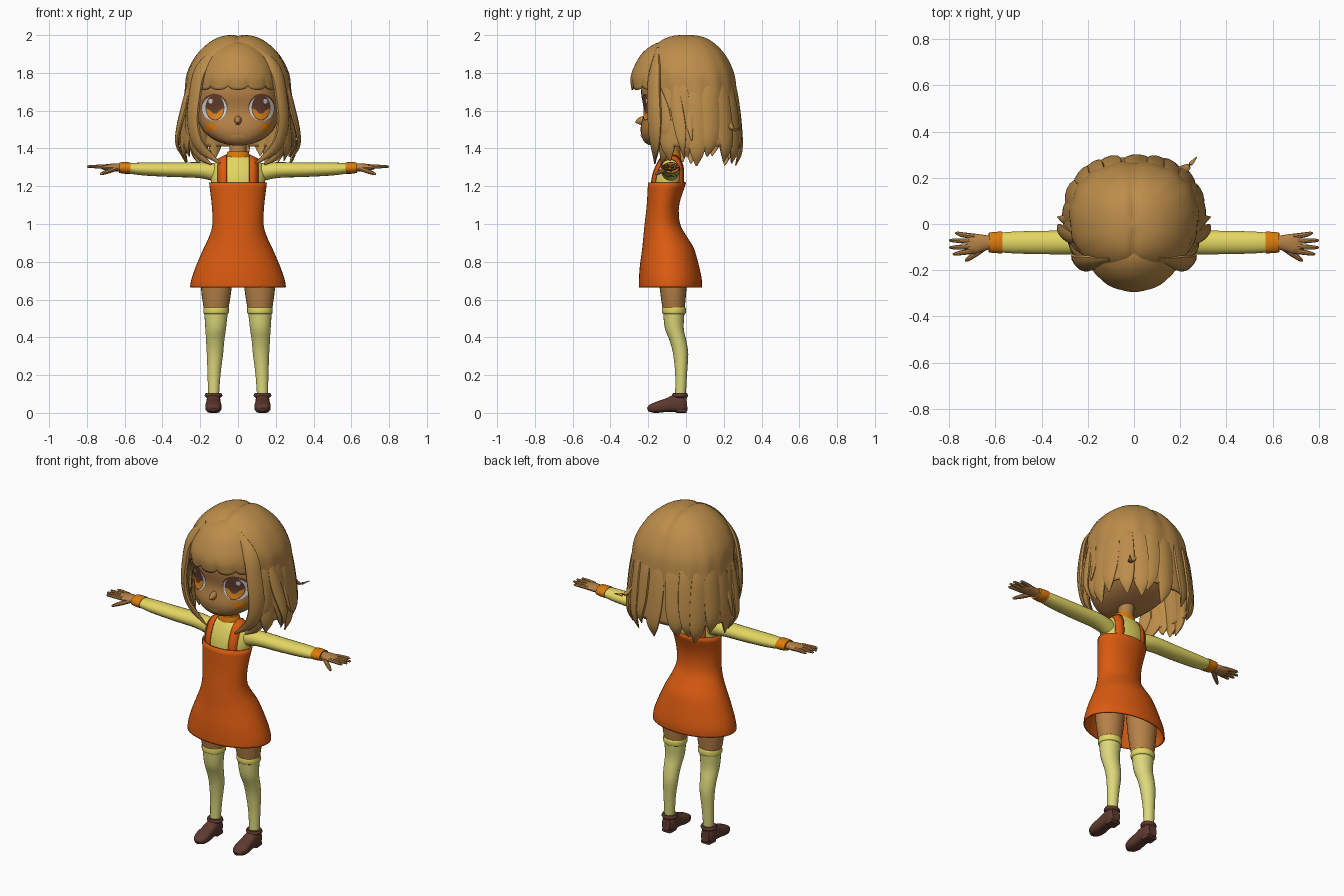
import bpy, bmesh, math
from math import sin, cos, pi, radians
from mathutils import Vector
from mathutils.bvhtree import BVHTree

cube = bpy.data.objects.get("Cube")
if cube:
    bpy.data.objects.remove(cube, do_unlink=True)
built = []


def colour(name, code):
    """Flat material from an sRGB hex code."""
    lin = [((int(code[i:i + 2], 16) / 255 + 0.055) / 1.055) ** 2.4 for i in (0, 2, 4)]
    m = bpy.data.materials.new(name)
    m.use_nodes = True
    m.diffuse_color = (*lin, 1)
    m.node_tree.nodes["Principled BSDF"].inputs["Base Color"].default_value = (*lin, 1)
    return m


SKIN, HAIR = colour("skin", "B58147"), colour("hair", "BC8D4A")
YELLOW, SOCK = colour("blouse yellow", "E3D662"), colour("stocking cream", "DCD87C")
ORANGE, TRIM = colour("dress orange", "DA5A10"), colour("trim orange", "DC7C0C")
SHOE, WHITE = colour("shoe brown", "5E3A30"), colour("eye white", "DADADA")
AMBER, DARK = colour("iris amber", "DC8420"), colour("iris brown", "68402F")


def smooth(keys, n=4):
    """Catmull-Rom samples through tuples of any length."""
    k = [Vector(p) for p in keys]
    k = [2 * k[0] - k[1]] + k + [2 * k[-1] - k[-2]]
    out = []
    for i in range(1, len(k) - 2):
        a, b, c, d = k[i - 1:i + 3]
        for j in range(n):
            t = j / n
            out.append(0.5 * (2 * b + (c - a) * t + (2 * a - 5 * b + 4 * c - d) * t * t
                              + (3 * b - a - 3 * c + d) * t ** 3))
    return out + [k[-2]]


def skin(name, rings, mat, mirror=False, closed=True, caps=True, thick=0):
    """Join rings of points into one surface."""
    bm = bmesh.new()
    rows = [[bm.verts.new(p) for p in r] for r in rings]
    n = len(rows[0])
    for r, s in zip(rows, rows[1:]):
        for i in range(n if closed else n - 1):
            j = (i + 1) % n
            bm.faces.new((r[i], r[j], s[j], s[i]))
    if caps:
        bm.faces.new(rows[0])
        bm.faces.new(rows[-1])
    bmesh.ops.remove_doubles(bm, verts=bm.verts, dist=0.0001)
    bmesh.ops.recalc_face_normals(bm, faces=bm.faces)
    me = bpy.data.meshes.new(name)
    bm.to_mesh(me)
    bm.free()
    me.materials.append(mat)
    ob = bpy.data.objects.new(name, me)
    bpy.context.collection.objects.link(ob)
    if thick:
        m = ob.modifiers.new("thickness", "SOLIDIFY")
        m.thickness, m.offset = thick, 0
    if mirror:
        ob.modifiers.new("mirror", "MIRROR")
    built.append(ob)
    return ob


def oval(a, rx, ry, e=2.0):
    """Superellipse point; angle 0 faces the front."""
    f = lambda v: math.copysign(abs(v) ** (2 / e), v)
    return rx * f(sin(a)), -ry * f(cos(a))


def loft(name, keys, mat, n=32, e=2.0, **kw):
    """Upright loft; keys are (z, cx, cy, rx, ry)."""
    rings = []
    for z, cx, cy, rx, ry in smooth(keys):
        ring = [oval(2 * pi * i / n, rx, ry, e) for i in range(n)]
        rings.append([(cx + x, cy + y, z) for x, y in ring])
    return skin(name, rings, mat, **kw)


def tube(name, keys, mat, ref=None, n=10, e=2.0, **kw):
    """Tapered tube; keys are (x, y, z, half width, half thickness)."""
    path, rings = smooth(keys), []
    for i, k in enumerate(path):
        p = k.xyz
        t = (path[min(i + 1, len(path) - 1)].xyz - path[max(i - 1, 0)].xyz).normalized()
        out = ref or Vector((p.x, p.y - 0.03, 0)).normalized()
        side = t.cross(out).normalized()
        up = side.cross(t)
        ring = [oval(2 * pi * j / n, k[3], k[4], e) for j in range(n)]
        rings.append([p + side * u + up * v for u, v in ring])
    return skin(name, rings, mat, **kw)


def tree_of(ob):
    return BVHTree.FromPolygons([v.co for v in ob.data.vertices],
                                [p.vertices for p in ob.data.polygons])


# Blouse, collar and neck
UP = Vector((0, 0, 1))
blouse = loft("blouse", [(1.19, 0, -.1, .138, .088), (1.25, 0, -.095, .145, .085),
                         (1.3, 0, -.088, .138, .076), (1.335, 0, -.085, .11, .062),
                         (1.36, 0, -.082, .06, .05)], YELLOW)
loft("collar", [(1.345, 0, -.082, .066, .056), (1.365, 0, -.082, .062, .054),
                (1.385, 0, -.082, .054, .05)], TRIM)
loft("neck", [(1.34, 0, -.08, .045, .042), (1.47, 0, -.06, .045, .045)], SKIN, n=20)

# Pinafore dress with straps laid over the shoulders
loft("dress", [(1.22, 0, -.1, .149, .097), (1.1, 0, -.122, .135, .082),
               (1.0, 0, -.125, .131, .09), (.93, 0, -.11, .15, .112),
               (.87, 0, -.095, .178, .133), (.78, 0, -.088, .217, .152),
               (.71, 0, -.083, .242, .162), (.665, 0, -.083, .25, .163)],
     ORANGE, n=40, caps=False, thick=.008)
tree, rows = tree_of(blouse), []
for i in range(25):
    a, row = pi * i / 24, []
    d = Vector((0, cos(a), -sin(a)))
    for x in (.06, .083, .106):
        hit = tree.ray_cast(Vector((x, -.09, 1.21)) - d, d)
        if hit[0]:
            row.append(hit[0] - d * .006)
    if len(row) == 3:
        rows.append(row)
skin("strap", rows, ORANGE, mirror=True, closed=False, caps=False, thick=.006)

# Arms and hands
tube("sleeve", [(.09, -.085, 1.268, .042, .05), (.2, -.08, 1.285, .05, .042),
                (.35, -.08, 1.287, .051, .038), (.5, -.08, 1.291, .048, .034),
                (.575, -.08, 1.295, .043, .028)], YELLOW, UP, n=20, mirror=True)
tube("cuff", [(.57, -.08, 1.296, .047, .03), (.6, -.08, 1.297, .046, .031),
              (.628, -.08, 1.298, .043, .028)], TRIM, UP, n=20, mirror=True)
tube("palm", [(.62, -.08, 1.299, .028, .021), (.66, -.082, 1.3, .037, .02),
              (.7, -.085, 1.3, .044, .016), (.722, -.085, 1.3, .038, .01)],
     SKIN, UP, n=16, mirror=True)
for i, (y, tip) in enumerate([(-.053, .775), (-.075, .80), (-.097, .80), (-.117, .785)]):
    spread = (y + .085) * 1.4 - .085
    tube(f"finger_{i + 1}", [(.69, y, 1.302, .011, .012), (.74, (y + spread) / 2, 1.304, .011, .01),
                             (tip - .01, spread, 1.304, .007, .007),
                             (tip, spread, 1.303, .002, .002)], SKIN, UP, n=8, mirror=True)
tube("thumb", [(.645, -.1, 1.295, .014, .014), (.69, -.132, 1.278, .013, .012),
               (.722, -.155, 1.266, .008, .008), (.73, -.16, 1.262, .002, .002)],
     SKIN, UP, n=8, mirror=True)

# Legs, stockings and shoes
loft("thigh", [(.78, .113, -.07, .088, .08), (.65, .115, -.068, .08, .07),
               (.53, .116, -.065, .062, .056)], SKIN, n=24, mirror=True)
loft("stocking", [(.55, .116, -.065, .064, .058), (.45, .118, -.062, .055, .05),
                  (.38, .121, -.042, .048, .044), (.31, .122, -.028, .043, .04),
                  (.2, .127, -.026, .034, .031), (.07, .13, -.03, .028, .028)],
     SOCK, n=24, mirror=True)
loft("stocking_band", [(.523, .116, -.064, .06, .054), (.53, .116, -.064, .067, .063),
                       (.555, .116, -.064, .067, .063), (.562, .116, -.064, .06, .054)],
     YELLOW, n=24, mirror=True)
loft("shoe_collar", [(.08, .13, -.032, .036, .036), (.09, .13, -.032, .047, .042),
                     (.104, .13, -.032, .042, .038)], SHOE, n=20, mirror=True)
tube("shoe", [(.13, .005, .052, .026, .038), (.13, -.02, .05, .037, .05),
              (.13, -.06, .049, .038, .046), (.13, -.1, .041, .04, .036),
              (.13, -.15, .03, .043, .03), (.13, -.185, .023, .034, .022),
              (.13, -.203, .017, .014, .01)], SHOE, UP, n=20, e=2.7, mirror=True)
tube("shoe_heel", [(.13, .002, .012, .03, .012), (.13, -.05, .012, .034, .012)],
     SHOE, UP, n=12, e=4, mirror=True)

# Head and nose
head = loft("head", [(1.415, 0, -.16, .02, .02), (1.425, 0, -.14, .075, .07),
                     (1.455, 0, -.1, .142, .132), (1.51, 0, -.055, .195, .185),
                     (1.6, 0, -.02, .22, .202), (1.7, 0, -.01, .222, .228),
                     (1.8, 0, 0, .205, .215), (1.9, 0, 0, .15, .16),
                     (1.95, 0, 0, .05, .05)], SKIN, n=48, e=2.45)
tube("nose", [(0, -.2, 1.55, .024, .03), (0, -.245, 1.545, .016, .02),
              (0, -.268, 1.538, .003, .003)], SKIN, UP, n=12)
face = tree_of(head)


def decal(name, outline, mat, lift, mirror=True):
    """Thin plate pressed on the face, from a convex (x, z) outline."""
    c = sum((Vector(p) for p in outline), Vector((0, 0))) / len(outline)
    rings = []
    for k in range(5):
        ring = []
        for p in outline:
            q = c.lerp(Vector(p), k / 4)
            hit = face.ray_cast(Vector((q.x, -1, q.y)), Vector((0, 1, 0)))[0]
            if hit is None:
                hit = face.find_nearest(Vector((q.x, -.25, q.y)))[0]
            ring.append((q.x, hit.y - lift, q.y))
        rings.append(ring)
    skin(name, rings, mat, mirror=mirror, caps=False)


def arc(x, z, rx, rz, a=0, b=360, n=28):
    return [(x + rx * cos(radians(a + (b - a) * i / n)), z + rz * sin(radians(a + (b - a) * i / n)))
            for i in range(n if b - a == 360 else n + 1)]


def box(x, z, w, h):
    side = [-1, -.5, 0, .5, 1]
    return [(x + w * s, z - h) for s in side] + [(x + w * s, z + h) for s in reversed(side)]


# Eyes, cheek marks and mouth
decal("eye_lash", arc(.125, 1.618, .07, .072), DARK, .003)
decal("eye_white", arc(.125, 1.612, .066, .066), WHITE, .005)
decal("iris", arc(.122, 1.615, .05, .068), DARK, .007)
decal("iris_lower", arc(.122, 1.612, .046, .058, 180, 360), AMBER, .0085)
decal("pupil", arc(.122, 1.606, .022, .022), DARK, .0098)
decal("eye_glint", arc(.145, 1.65, .011, .013), WHITE, .0098)
decal("cheek_mark", box(.146, 1.514, .026, .016), TRIM, .004)
decal("mouth", box(0, 1.463, .036, .008), HAIR, .004, mirror=False)

# Hair cap, open over the face
CAP = smooth([(2.0, 0, .0, .0), (1.985, 0, .09, .09), (1.95, 0, .155, .15), (1.89, .005, .215, .2),
              (1.8, .015, .262, .233), (1.7, .028, .274, .235), (1.6, .033, .28, .235),
              (1.5, .038, .288, .24), (1.41, .04, .292, .242), (1.3, .04, .285, .235)])


def scalp(a, z, off=0.0):
    k = min(CAP, key=lambda c: abs(c[0] - z))
    x, y = oval(a, k[2] + off, k[3] + off, 2.3)
    return x, k[1] + y, z


rows = []
for z, cy, rx, ry in CAP[:-4]:
    open_a = radians(50) * min(1, max(0, (1.9 - z) / .1))
    row = []
    for i in range(73):
        a = open_a + (2 * pi - 2 * open_a) * i / 72
        g = 1 + .012 * cos(15 * a) * min(1, (2 - z) * 3)
        x, y = oval(a, rx * g, ry * g, 2.3)
        row.append((x, cy + y, z - .012 * math.exp(-(x / .02) ** 2)))
    rows.append(row)
skin("hair_cap", rows, HAIR, closed=False, caps=False, thick=.014)

# Fringe with a scalloped lower edge
rows = []
for z, cy, rx, ry in smooth([(1.965, -.1, .0, .0), (1.95, -.1, .07, .065), (1.9, -.1, .14, .13),
                             (1.83, -.1, .185, .172), (1.77, -.1, .203, .19),
                             (1.71, -.1, .207, .184)]):
    row, low = [], max(0, (1.85 - z) / .14)
    for i in range(96):
        a = 2 * pi * i / 96
        groove = abs(sin(6 * a + pi / 2)) ** .5
        x, y = oval(a, rx, ry)
        g = 1 - .02 * low * (1 - groove)
        row.append((x * g, cy + y * g, z + .02 * low * (1 - groove)))
    rows.append(row)
skin("fringe", rows, HAIR, caps=False, thick=.008)

# Hanging locks around the sides and back
for i in range(15):
    deg = 60 + 240 * i / 14
    a, tip = radians(deg), 1.335 + .028 * sin(i * 2.4)
    keys = []
    for f, off, w, t in [(0, -.02, .02, .008), (.25, -.004, .046, .014), (.6, .004, .054, .017),
                         (.85, .004, .04, .014), (1, -.012, .004, .003)]:
        turn = a + .12 * f * f * sin(i * 1.7)
        keys.append((*scalp(turn, 1.82 + (tip - 1.82) * f, off), w, t))
    tube(f"hair_lock_{i + 1}", keys, HAIR)

# Face-framing locks, flared outer locks and loose flicks
tube("front_lock", [(.1, -.15, 1.925, .02, .012), (.195, -.165, 1.82, .04, .018),
                    (.228, -.17, 1.68, .045, .02), (.238, -.165, 1.53, .045, .02),
                    (.2, -.165, 1.41, .034, .016), (.095, -.165, 1.32, .004, .004)],
     HAIR, mirror=True)
tube("inner_lock", [(.215, -.15, 1.72, .02, .012), (.25, -.12, 1.6, .04, .016),
                    (.255, -.11, 1.48, .04, .016), (.21, -.12, 1.37, .028, .012),
                    (.14, -.13, 1.315, .004, .004)], HAIR, mirror=True)
tube("outer_lock", [(.255, -.06, 1.75, .02, .01), (.285, -.05, 1.62, .035, .014),
                    (.315, -.03, 1.5, .032, .012), (.322, -.02, 1.42, .018, .009),
                    (.29, -.01, 1.35, .003, .003)], HAIR, mirror=True)
tube("side_wisp", [(.275, .02, 1.65, .015, .008), (.305, .02, 1.53, .018, .008),
                   (.33, .03, 1.44, .003, .003)], HAIR, mirror=True)
tube("back_flick", [(.17, .2, 1.66, .02, .01), (.2, .225, 1.55, .025, .012),
                    (.235, .25, 1.5, .014, .008), (.272, .29, 1.51, .002, .002)], HAIR)

# Smooth shading with sharp edges kept
bpy.ops.object.select_all(action="DESELECT")
for ob in built:
    ob.select_set(True)
bpy.context.view_layer.objects.active = built[0]
bpy.ops.object.shade_smooth_by_angle(angle=radians(40))
